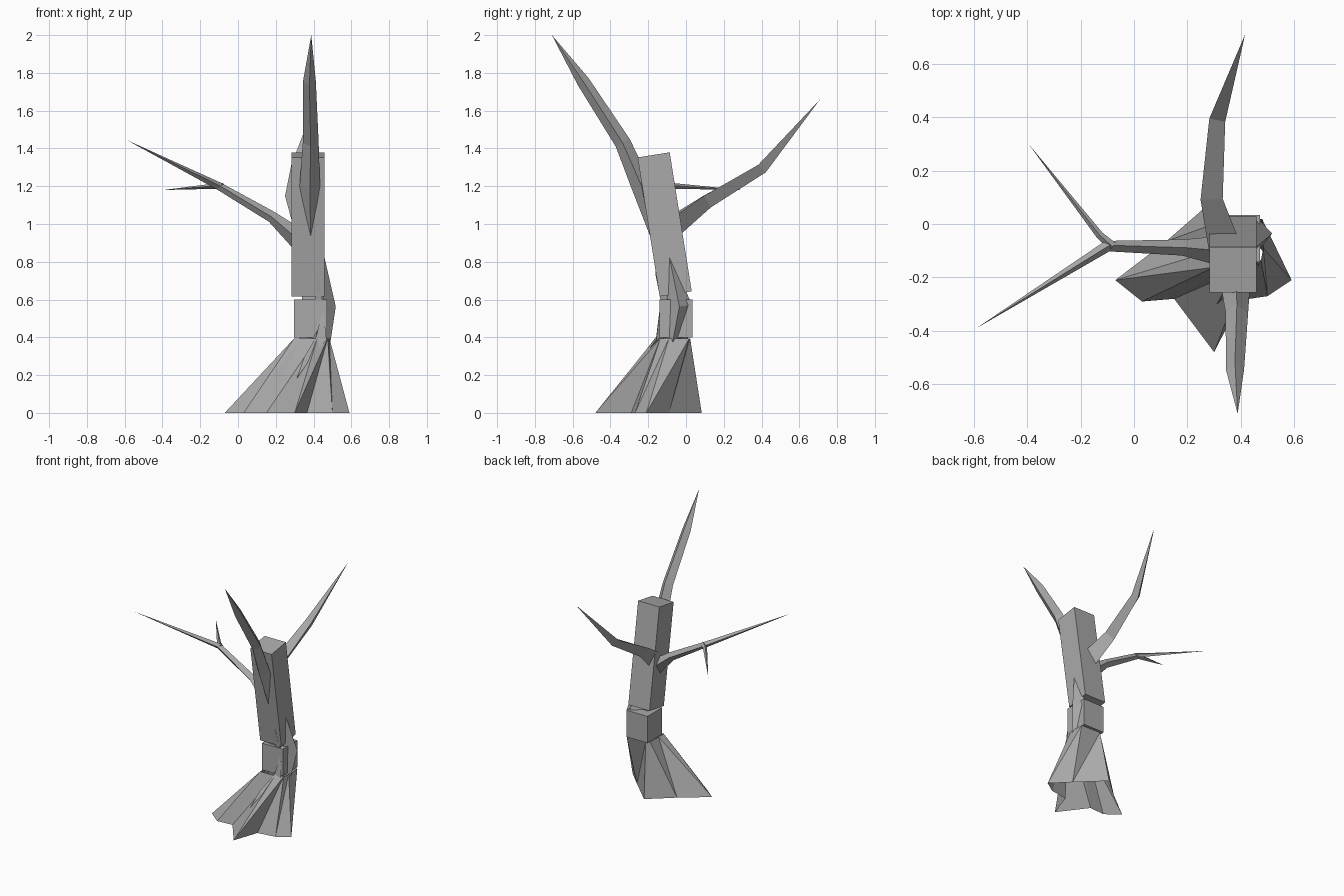
import bpy
import bmesh
from math import cos, sin, tau, pi, radians
from mathutils import Vector, Matrix

old = bpy.data.objects.get("Cube")
if old:
    bpy.data.objects.remove(old, do_unlink=True)

# One bark colour for the whole tree
bark = bpy.data.materials.new("grey_bark")
bark.use_nodes = True
BARK = (0.4, 0.4, 0.4, 1)
bark.diffuse_color = BARK
bark.node_tree.nodes["Principled BSDF"].inputs["Base Color"].default_value = BARK


def finish(name, bm):
    bmesh.ops.remove_doubles(bm, verts=bm.verts, dist=0.0005)
    bmesh.ops.recalc_face_normals(bm, faces=bm.faces)
    mesh = bpy.data.meshes.new(name)
    bm.to_mesh(mesh)
    bm.free()
    mesh.materials.append(bark)
    obj = bpy.data.objects.new(name, mesh)
    bpy.context.collection.objects.link(obj)
    return obj


def box(name, center, size, tilt=0):
    bm = bmesh.new()
    m = (Matrix.Translation(center) @ Matrix.Rotation(radians(tilt), 4, 'X')
         @ Matrix.Diagonal((*size, 1)))
    bmesh.ops.create_cube(bm, size=1, matrix=m)
    return finish(name, bm)


def limb(name, stations, sides=4, ref=(0, 0, 1), roll=pi / 2):
    """Tapered faceted limb through (x, y, z, radius); zero radius is a point."""
    bm = bmesh.new()
    pts = [Vector(s[:3]) for s in stations]
    rings = []
    for i, p in enumerate(pts):
        t = (pts[min(i + 1, len(pts) - 1)] - pts[max(i - 1, 0)]).normalized()
        u = t.cross(Vector(ref)).normalized()
        v = u.cross(t)
        r = stations[i][3]
        if r == 0:
            rings.append([bm.verts.new(p)] * sides)
            continue
        angles = [roll + tau * k / sides for k in range(sides)]
        rings.append([bm.verts.new(p + r * (u * cos(a) + v * sin(a))) for a in angles])
    for a, b in zip(rings, rings[1:]):
        for k in range(sides):
            n = (k + 1) % sides
            bm.faces.new(list(dict.fromkeys([a[k], a[n], b[n], b[k]])))
    for ring in (rings[0], rings[-1]):
        if len(set(ring)) > 2:
            bm.faces.new(ring)
    return finish(name, bm)


# Trunk: short upright block, narrow neck, long leaning block
box("lower_trunk", (0.384, -0.054, 0.5), (0.174, 0.175, 0.2))
box("trunk_neck", (0.385, -0.08, 0.62), (0.09, 0.08, 0.1))
box("upper_trunk", (0.37, -0.113, 0.998), (0.176, 0.172, 0.745), 9)

# Root skirt: star-shaped foot twisting up to the trunk block, open underneath
# Each entry pairs a foot point with the collar point above it
roots = [((-0.07, -0.21), (0.298, -0.1)), ((0.03, -0.29), (0.298, -0.162)),
         ((0.15, -0.28), (0.335, -0.162)), ((0.30, -0.48), (0.42, -0.162)),
         ((0.365, -0.29), (0.475, -0.135)), ((0.50, -0.27), (0.475, -0.135)),
         ((0.59, -0.21), (0.484, -0.09)), ((0.47, -0.09), (0.48, 0.018)),
         ((0.29, 0.083), (0.32, 0.022)), ((0.12, -0.065), (0.298, 0.0))]
bm = bmesh.new()
low = [bm.verts.new((*foot, 0)) for foot, collar in roots]
high = [bm.verts.new((*collar, 0.395)) for foot, collar in roots]
for k in range(len(roots)):
    n = (k + 1) % len(roots)
    bm.faces.new((low[k], low[n], high[n]))
    bm.faces.new((low[k], high[n], high[k]))
finish("root_skirt", bm)

# Root strands climbing the trunk
limb("side_strand", [(0.405, -0.075, 0.37, 0.083), (0.45, -0.035, 0.57, 0.068),
                     (0.455, -0.09, 0.835, 0)], ref=(0, 1, 0))
limb("front_strand", [(0.31, -0.30, 0.18, 0), (0.36, -0.235, 0.28, 0.018),
                      (0.44, -0.142, 0.39, 0.033), (0.45, -0.138, 0.56, 0)],
     3, (0, 1, 0))
limb("front_splinter", [(0.43, -0.11, 0.55, 0.03), (0.42, -0.165, 0.75, 0)],
     3, (0, 1, 0))

# Branches
limb("front_branch", [(0.385, -0.18, 0.91, 0), (0.38, -0.235, 1.2, 0.054),
                      (0.385, -0.335, 1.43, 0.042), (0.378, -0.545, 1.755, 0.034),
                      (0.388, -0.71, 2.0, 0)])
limb("back_branch", [(0.335, -0.07, 1.0, 0.07), (0.29, 0.105, 1.128, 0.048),
                     (0.314, 0.4, 1.3, 0.035), (0.416, 0.71, 1.66, 0)],
     3, roll=-pi / 2)
limb("side_branch", [(0.32, -0.1, 0.92, 0.055), (0.18, -0.088, 1.037, 0.03),
                     (-0.1, -0.083, 1.2, 0.021), (-0.59, -0.39, 1.445, 0)])
limb("side_twig", [(-0.08, -0.085, 1.2, 0.018), (-0.13, -0.04, 1.2, 0.014),
                   (-0.395, 0.3, 1.18, 0)])
